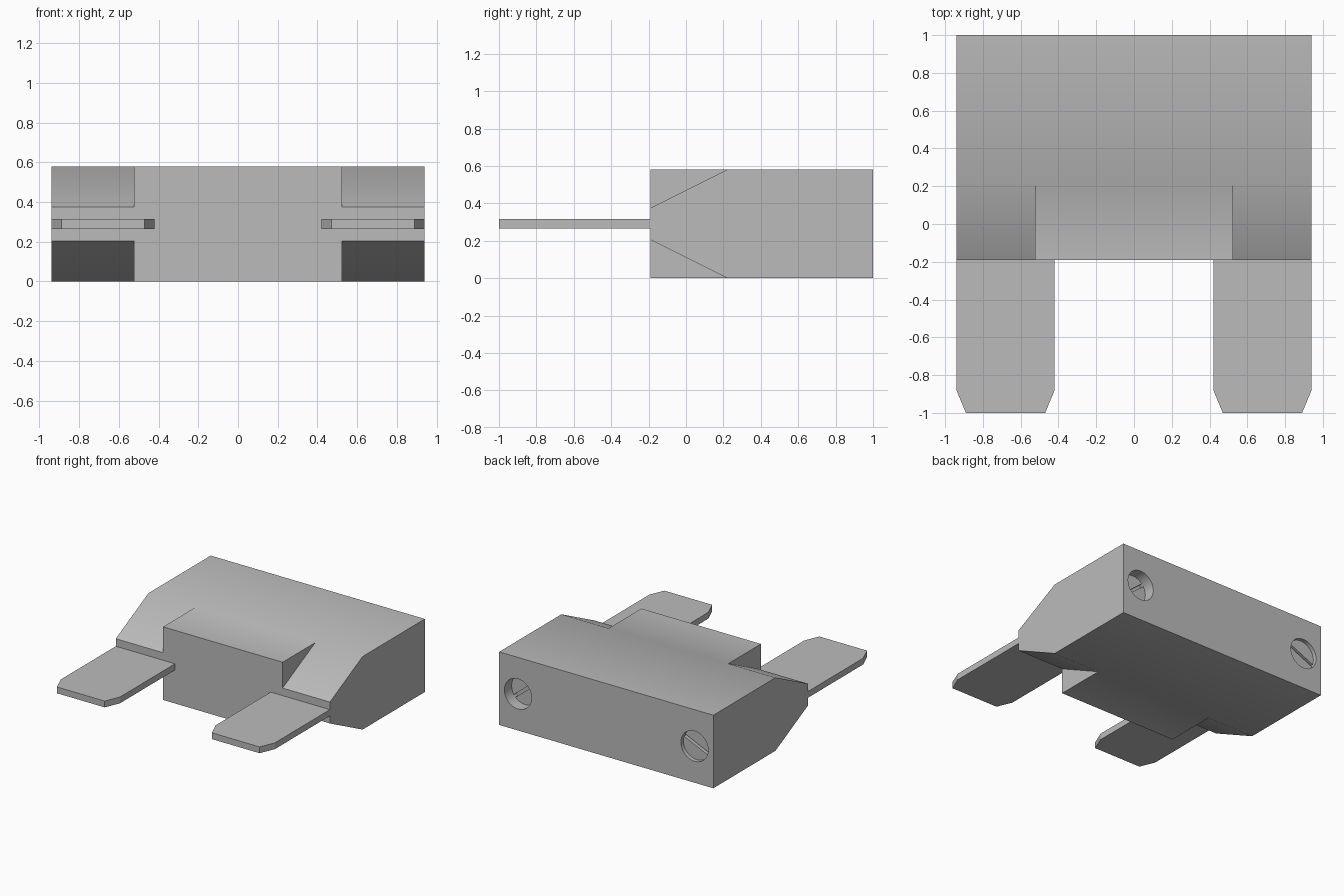
import bpy, bmesh, math
from mathutils import Matrix, Vector

cube = bpy.data.objects.get("Cube")
if cube:
    bpy.data.objects.remove(cube, do_unlink=True)

HALF_W, FRONT, BACK, HEIGHT = 0.94, -0.19, 1.0, 0.58
MID = HEIGHT / 2

grey = bpy.data.materials.new("plain grey")
grey.use_nodes = True
grey.diffuse_color = (0.5, 0.5, 0.5, 1)
grey.node_tree.nodes["Principled BSDF"].inputs["Base Color"].default_value = (0.5, 0.5, 0.5, 1)


def finish(name, bm):
    bmesh.ops.recalc_face_normals(bm, faces=bm.faces)
    mesh = bpy.data.meshes.new(name)
    bm.to_mesh(mesh)
    bm.free()
    mesh.materials.append(grey)
    obj = bpy.data.objects.new(name, mesh)
    bpy.context.collection.objects.link(obj)
    return obj


def prism(name, points, offset):
    """Extrude a flat outline along an offset vector."""
    bm = bmesh.new()
    face = bm.faces.new([bm.verts.new(p) for p in points])
    out = bmesh.ops.extrude_face_region(bm, geom=[face])
    verts = [v for v in out["geom"] if isinstance(v, bmesh.types.BMVert)]
    bmesh.ops.translate(bm, verts=verts, vec=Vector(offset))
    return finish(name, bm)


def box(name, size, centre, turn=0):
    bm = bmesh.new()
    matrix = (Matrix.Translation(centre) @ Matrix.Rotation(turn, 4, "Y")
              @ Matrix.Diagonal((*size, 1)))
    bmesh.ops.create_cube(bm, size=1, matrix=matrix)
    return finish(name, bm)


def rod(name, radius, x, y0, y1):
    """Cylinder lying along y."""
    bm = bmesh.new()
    matrix = (Matrix.Translation((x, (y0 + y1) / 2, MID))
              @ Matrix.Rotation(math.pi / 2, 4, "X"))
    bmesh.ops.create_cone(bm, cap_ends=True, segments=32, radius1=radius,
                          radius2=radius, depth=y1 - y0, matrix=matrix)
    return finish(name, bm)


def cut(target, cutter):
    mod = target.modifiers.new("cut", "BOOLEAN")
    mod.operation, mod.solver, mod.object = "DIFFERENCE", "EXACT", cutter
    bpy.context.view_layer.objects.active = target
    bpy.ops.object.modifier_apply(modifier=mod.name)
    bpy.data.objects.remove(cutter, do_unlink=True)


def smooth(obj):
    bpy.ops.object.select_all(action="DESELECT")
    obj.select_set(True)
    bpy.context.view_layer.objects.active = obj
    bpy.ops.object.shade_smooth_by_angle(angle=math.radians(30))


# Housing block
body = box("housing", (2 * HALF_W, BACK - FRONT, HEIGHT), (0, (FRONT + BACK) / 2, MID))

# side, plain name, screw recess, slot angle
for side, label, recess, angle in ((1, "left", 0.09, -39), (-1, "right", 0.03, 24)):
    # Sloped corner notches above and below each blade
    for up in (1, -1):
        outline = [(side * 0.525, y, MID + up * z)
                   for y, z in ((-0.29, 0.035), (0.32, 0.34), (-0.29, 0.34))]
        cut(body, prism("notch_cutter", outline, (side * 0.6, 0, 0)))

    # Screw hole in the back with a slotted screw head
    x = side * 0.775
    cut(body, rod("hole_cutter", 0.12, x, BACK - 0.2, BACK + 0.1))
    top = BACK - recess
    screw = rod(label + "_screw", 0.119, x, BACK - 0.22, top)
    cut(screw, box("slot_cutter", (0.4, 0.06, 0.022), (x, top, MID), -math.radians(angle)))
    smooth(screw)

    # Flat contact blade with a clipped tip
    outline = [(0.42, FRONT + 0.1), (0.42, -0.88), (0.47, -1), (0.89, -1),
               (0.94, -0.88), (0.94, FRONT), (0.9, FRONT), (0.9, FRONT + 0.1)]
    prism(label + "_blade", [(side * px, py, MID - 0.025) for px, py in outline], (0, 0, 0.05))

smooth(body)
